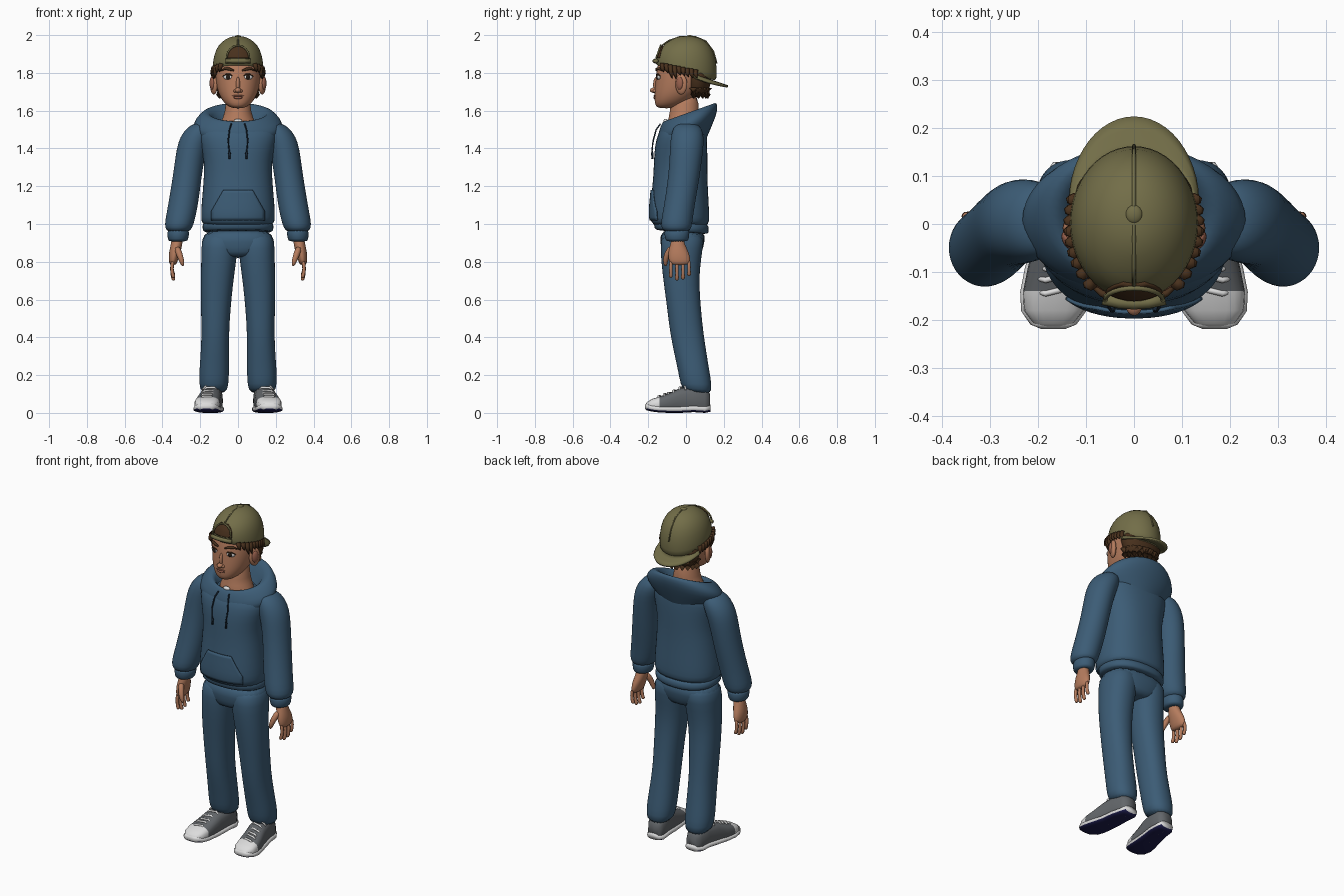
import bpy, bmesh, math
from mathutils import Vector, Matrix

cube = bpy.data.objects.get("Cube")
if cube:
    bpy.data.objects.remove(cube)


def material(name, r, g, b):
    m = bpy.data.materials.new(name)
    m.use_nodes = True
    m.diffuse_color = (r, g, b, 1)
    bsdf = m.node_tree.nodes["Principled BSDF"]
    bsdf.inputs["Base Color"].default_value = (r, g, b, 1)
    bsdf.inputs["Roughness"].default_value = 0.8
    return m


BLUE = material("cloth blue", .045, .107, .18)
CORD = material("cord dark blue", .012, .025, .045)
OLIVE = material("cap olive", .17, .155, .065)
SKIN = material("skin", .46, .2, .11)
LIP = material("lip", .32, .12, .075)
HAIR = material("hair brown", .065, .03, .012)
WHITE = material("white", .72, .72, .72)
GREY = material("canvas grey", .125, .135, .145)
NAVY = material("sole navy", .012, .012, .075)
EYE = material("iris dark", .02, .012, .008)


def finish(bm, name, mats, mirror=False, sub=0, thick=0, smooth=True):
    """Turn a bmesh into a named object with its modifiers."""
    bmesh.ops.recalc_face_normals(bm, faces=bm.faces[:])
    me = bpy.data.meshes.new(name)
    for f in bm.faces:
        f.smooth = smooth
    bm.to_mesh(me)
    bm.free()
    for m in mats if isinstance(mats, (list, tuple)) else [mats]:
        me.materials.append(m)
    ob = bpy.data.objects.new(name, me)
    bpy.context.collection.objects.link(ob)
    if thick:
        mod = ob.modifiers.new("thickness", 'SOLIDIFY')
        mod.thickness, mod.offset = thick, 0
    if sub:
        ob.modifiers.new("smooth", 'SUBSURF').levels = sub
        ob.modifiers["smooth"].render_levels = sub
    if mirror:
        ob.modifiers.new("mirror", 'MIRROR').use_mirror_merge = False
    return ob


def bridge(bm, rings, caps=True):
    """Join closed rings of points into a skin."""
    loops = [[bm.verts.new(p) for p in ring] for ring in rings]
    n = len(loops[0])
    for a, b in zip(loops, loops[1:]):
        for i in range(n):
            j = (i + 1) % n
            bm.faces.new((a[i], a[j], b[j], b[i]))
    if caps:
        bm.faces.new(loops[0])
        bm.faces.new(loops[-1])


def oval(n, power=2.0):
    pts = []
    for i in range(n):
        t = 2 * math.pi * i / n
        c, s = math.cos(t), math.sin(t)
        pts.append((math.copysign(abs(c) ** (2 / power), c), math.copysign(abs(s) ** (2 / power), s)))
    return pts


def loft(name, rings, mat, n=20, power=2.0, caps=True, **kw):
    """Rings are (z, centre x, half width, front y, back y, slope along y)."""
    bm, out = bmesh.new(), []
    for z, cx, hw, front, back, *slope in rings:
        cy, hy = (front + back) / 2, (back - front) / 2
        k = slope[0] if slope else 0
        out.append([(cx + hw * u, cy + hy * v, z + k * hy * v) for u, v in oval(n, power)])
    bridge(bm, out, caps)
    return finish(bm, name, mat, sub=1, **kw)


def tube(name, paths, mat, n=8, **kw):
    """Round tubes along paths of (x, y, z, radius)."""
    bm = bmesh.new()
    for path in paths:
        pts, rings = [Vector(p[:3]) for p in path], []
        for i, p in enumerate(path):
            d = pts[min(i + 1, len(pts) - 1)] - pts[max(i - 1, 0)]
            q = d.to_track_quat('Z', 'Y')
            rings.append([pts[i] + q @ Vector((u * p[3], v * p[3], 0)) for u, v in oval(n)])
        bridge(bm, rings)
    return finish(bm, name, mat, **kw)


def ball(name, centre, size, mat, turn=0, mirror=True):
    bm = bmesh.new()
    mx = Matrix.Translation(centre) @ Matrix.Rotation(turn, 4, 'Z') @ Matrix.Diagonal((*size, 1))
    bmesh.ops.create_uvsphere(bm, u_segments=16, v_segments=10, radius=1, matrix=mx)
    return finish(bm, name, mat, mirror=mirror)


def drape(name, target, low, high, half, mat, lift):
    """Thin plate laid over the front of a part; half(v) is its half width."""
    dg = bpy.context.evaluated_depsgraph_get()
    bm, rows, nu, nv = bmesh.new(), [], 16, 10
    for j in range(nv + 1):
        v = j / nv
        row = []
        for i in range(nu + 1):
            x, z = half(v) * (2 * i / nu - 1), low + (high - low) * v
            hit, loc, *_ = target.ray_cast(Vector((x, -1, z)), Vector((0, 1, 0)), depsgraph=dg)
            row.append(bm.verts.new((x, (loc.y if hit else -.1) - lift, z)))
        rows.append(row)
    for a, b in zip(rows, rows[1:]):
        for i in range(nu):
            bm.faces.new((a[i], a[i + 1], b[i + 1], b[i]))
    return finish(bm, name, mat, thick=.008)


# Trousers
loft("trouser_legs", [(.1, .128, .068, -.01, .135, -.15), (.15, .128, .078, -.03, .137), (.22, .126, .08, -.042, .125),
     (.3, .123, .076, -.06, .112), (.42, .12, .073, -.085, .093), (.55, .118, .079, -.1, .08), (.68, .112, .086, -.118, .07),
     (.78, .104, .092, -.13, .076), (.87, .098, .097, -.137, .09), (.97, .09, .1, -.13, .1)], BLUE, power=2.2, mirror=True)
loft("trouser_seat", [(.82, 0, .08, -.11, .07), (.85, 0, .15, -.13, .085), (.9, 0, .192, -.137, .1),
     (.98, 0, .185, -.14, .105)], BLUE, power=2.5)

# Hoodie
torso = loft("hoodie_body", [(.985, 0, .18, -.165, .115), (1.01, 0, .196, -.188, .124), (1.06, 0, .198, -.193, .124),
     (1.15, 0, .19, -.184, .119), (1.25, 0, .182, -.174, .114), (1.33, 0, .18, -.171, .114), (1.42, 0, .2, -.166, .114),
     (1.49, 0, .215, -.146, .11), (1.53, 0, .18, -.112, .1)], BLUE, n=24, power=2.3)
loft("hoodie_hem", [(.955, 0, .178, -.158, .112, -.08), (.963, 0, .189, -.168, .122, -.08), (1.0, 0, .19, -.172, .122, -.08),
     (1.015, 0, .18, -.165, .112, -.08)], BLUE, n=24, power=2.3)
loft("sleeves", [(1.535, .19, .04, -.04, .05), (1.51, .202, .07, -.07, .085), (1.46, .224, .084, -.082, .096),
     (1.4, .246, .08, -.086, .093), (1.3, .262, .077, -.09, .08), (1.2, .276, .078, -.102, .065), (1.1, .291, .08, -.117, .047),
     (1.02, .307, .079, -.132, .036), (.98, .315, .074, -.133, .03), (.955, .315, .056, -.113, .016)], BLUE, mirror=True)
loft("cuffs", [(.97, .315, .05, -.11, .015), (.962, .316, .06, -.116, .02), (.915, .318, .055, -.112, .016),
     (.907, .318, .045, -.1, .006)], BLUE, mirror=True)
loft("hood", [(1.42, 0, .15, -.13, .1, .1), (1.48, 0, .225, -.148, .14, .3), (1.53, 0, .245, -.15, .165, .36),
     (1.575, 0, .205, -.135, .17, .36), (1.597, 0, .175, -.12, .158, .36), (1.585, 0, .14, -.106, .13, .36),
     (1.5, 0, .1, -.085, .09, .3)], BLUE, n=24, caps=False)
drape("front_pocket", torso, 1.02, 1.18, lambda v: .14 if v < .3 else .14 - .09 * (v - .3), BLUE, .004)
tube("drawstrings", [[(.035, -.135, 1.53, .004), (.045, -.158, 1.5, .004), (.052, -.174, 1.44, .004),
     (.047, -.18, 1.39, .004), (.045, -.178, 1.375, .007), (.045, -.178, 1.345, .006)]], CORD, mirror=True)
ball("undershirt", (0, -.108, 1.545), (.022, .012, .012), WHITE, mirror=False)

# Hands
loft("palms", [(.94, .32, .03, -.075, -.015), (.89, .325, .032, -.085, -.005), (.85, .335, .032, -.097, .018),
     (.81, .342, .026, -.095, .027), (.78, .345, .018, -.085, .022)], SKIN, n=12, mirror=True)
fingers = []
for i, length in enumerate((.085, .1, .095, .075)):
    y = -.08 + .032 * i
    fingers.append([(.345, y, .81, .015), (.352, y, .8 - length * .45, .0155),
                    (.345, y, .8 - length * .85, .014), (.338, y, .8 - length, .008)])
fingers.append([(.325, -.075, .88, .018), (.31, -.1, .84, .019), (.298, -.11, .805, .016), (.29, -.108, .775, .008)])
tube("fingers", fingers, SKIN, mirror=True, sub=1)

# Head and neck
loft("neck", [(1.5, 0, .11, -.105, .08), (1.54, 0, .095, -.1, .075), (1.58, 0, .068, -.086, .068),
     (1.7, 0, .066, -.08, .07)], SKIN)
loft("head", [(1.612, 0, .03, -.148, -.06), (1.628, 0, .062, -.164, -.02), (1.66, 0, .088, -.168, .03), (1.7, 0, .108, -.167, .08),
     (1.76, 0, .12, -.162, .115), (1.81, 0, .124, -.157, .13), (1.87, 0, .12, -.145, .14), (1.92, 0, .1, -.12, .12),
     (1.95, 0, .06, -.07, .08)], SKIN, n=24, power=2.15)
ball("ears", (.128, -.025, 1.74), (.016, .034, .055), SKIN, turn=-.45)
ball("ear_hollows", (.138, -.034, 1.745), (.011, .02, .034), LIP, turn=-.45)
ball("nose_tip", (0, -.17, 1.708), (.017, .021, .014), SKIN, mirror=False)
ball("nose_bridge", (0, -.158, 1.738), (.011, .016, .04), SKIN, mirror=False)
ball("nostrils", (.015, -.163, 1.704), (.01, .013, .009), SKIN)
ball("lower_lip", (0, -.165, 1.669), (.025, .008, .007), LIP, mirror=False)
ball("upper_lip", (0, -.165, 1.679), (.031, .007, .004), LIP, mirror=False)
ball("eye_whites", (.054, -.145, 1.778), (.024, .009, .014), WHITE, turn=.3)
ball("irises", (.053, -.151, 1.778), (.0125, .006, .013), EYE, turn=.3)
tube("upper_lids", [[(.029, -.152, 1.783, .002), (.042, -.156, 1.792, .004), (.063, -.15, 1.793, .004),
     (.08, -.136, 1.782, .002)]], HAIR, mirror=True)
tube("eyebrows", [[(.022, -.157, 1.812, .004), (.045, -.155, 1.82, .008), (.068, -.144, 1.823, .007),
     (.09, -.126, 1.812, .003)]], HAIR, mirror=True)

# Hair below the cap
loft("hair_back", [(1.672, 0, .07, .01, .1), (1.69, 0, .098, -.0, .115), (1.73, 0, .118, -.01, .128),
     (1.77, 0, .127, -.02, .138), (1.83, 0, .129, -.05, .145)], HAIR)
tufts = []
for i in range(9):
    y = -.125 + .022 * i
    x = .13 * math.sqrt(1 - (y / .172) ** 2)
    z = 1.815 - .2 * y
    drop = .06 if 2 <= i <= 3 else .035
    tufts.append([(x, y, z + .01, .014), (x + .007, y, z - drop / 2, .011), (x + .008, y + .008, z - drop, .002)])
for i in range(6):
    a = math.pi * (i + .4) / 10
    x, y = .1 * math.cos(a), .03 + .085 * math.sin(a)
    tufts.append([(x, y, 1.72, .025), (x * 1.03, y, 1.685, .016), (x * .98, y, 1.665, .003)])
tube("hair_tufts", tufts, HAIR, n=6, mirror=True)

# Cap worn backwards
cap = loft("cap_crown", [(1.8, 0, .128, -.15, .152, -.26), (1.798, 0, .135, -.162, .163, -.26), (1.86, 0, .135, -.158, .166, -.18),
     (1.925, 0, .12, -.136, .15, -.08), (1.968, 0, .085, -.092, .108), (1.99, 0, .045, -.05, .06),
     (1.995, 0, .01, -.01, .015)], OLIVE, n=24)
ball("cap_button", (0, .02, 1.99), (.018, .02, .01), OLIVE, mirror=False)
drape("cap_opening_hair", cap, 1.878, 1.942, lambda v: .058 * math.sqrt(1 - .85 * v * v), HAIR, .002)
arch = []
for i in range(13):
    a = math.pi * i / 12
    arch.append((.06 * math.cos(a), -.158 + .024 * math.sin(a), 1.878 + .067 * math.sin(a), .005))
tube("cap_opening_edge", [arch], OLIVE)
tube("cap_strap", [[(x, -.166 + 2.2 * x * x, 1.863, .012) for x in (-.065, -.03, 0, .03, .065)]], OLIVE)
tube("cap_seam", [[(0, -.128, 1.945, .004), (0, -.09, 1.971, .004), (0, -.03, 1.992, .004), (0, .05, 1.991, .004),
     (0, .105, 1.968, .004), (0, .145, 1.915, .004), (0, .163, 1.85, .004)]], OLIVE)
bm, rows = bmesh.new(), []
for k in range(4):
    row = []
    for i in range(25):
        a, t = math.pi * i / 24, k / 3
        x = (.126 + .004 * t) * math.cos(a)
        y = .02 + .03 * t + (.12 + .052 * t) * math.sin(a)
        row.append(bm.verts.new((x, y, 1.79 - .34 * (y - .04) - 1.0 * x * x * t)))
    rows.append(row)
for a, b in zip(rows, rows[1:]):
    for i in range(24):
        bm.faces.new((a[i], a[i + 1], b[i + 1], b[i]))
finish(bm, "cap_brim", OLIVE, thick=.012)

# Shoes: stations along the foot as (y, centre x, half width, bottom, top)
STATIONS = [(-.217, .168, .02, .022, .042), (-.208, .168, .042, .014, .056), (-.18, .167, .062, .007, .074), (-.14, .164, .067, .002, .086),
            (-.09, .157, .064, 0, .104), (-.03, .146, .058, 0, .132), (.04, .136, .054, .004, .14), (.1, .13, .05, 0, .13), (.128, .128, .035, .006, .1)]


def shoe(name, mats, grow, top, rule):
    bm, rings = bmesh.new(), []
    for y, cx, hw, low, high in STATIONS:
        high = min(high, low + top)
        mid, tall = (low + high) / 2, (high - low) / 2
        rings.append([(cx + (hw + grow) * u, y * (1 + grow), mid + tall * v) for u, v in oval(20, 2.8)])
    bridge(bm, rings)
    bm.normal_update()
    bmesh.ops.recalc_face_normals(bm, faces=bm.faces[:])
    for f in bm.faces:
        f.material_index = rule(f)
    finish(bm, name, mats, mirror=True)


shoe("shoe_uppers", [GREY, WHITE], 0, 1, lambda f: int(f.calc_center_median().y < -.135))
shoe("shoe_soles", [WHITE, NAVY], .006, .038, lambda f: int(f.normal.z < -.6))
laces = []
for y, cx, hw, low, high in STATIONS[3:6]:
    for k in (0, .028):
        z = high + k * .4
        laces.append([(cx - .042, y + k, z - .02, .005), (cx - .02, y + k + .005, z + .002, .006),
                      (cx + .02, y + k - .005, z + .002, .006), (cx + .042, y + k, z - .02, .005)])
tube("laces", laces, WHITE, mirror=True)
